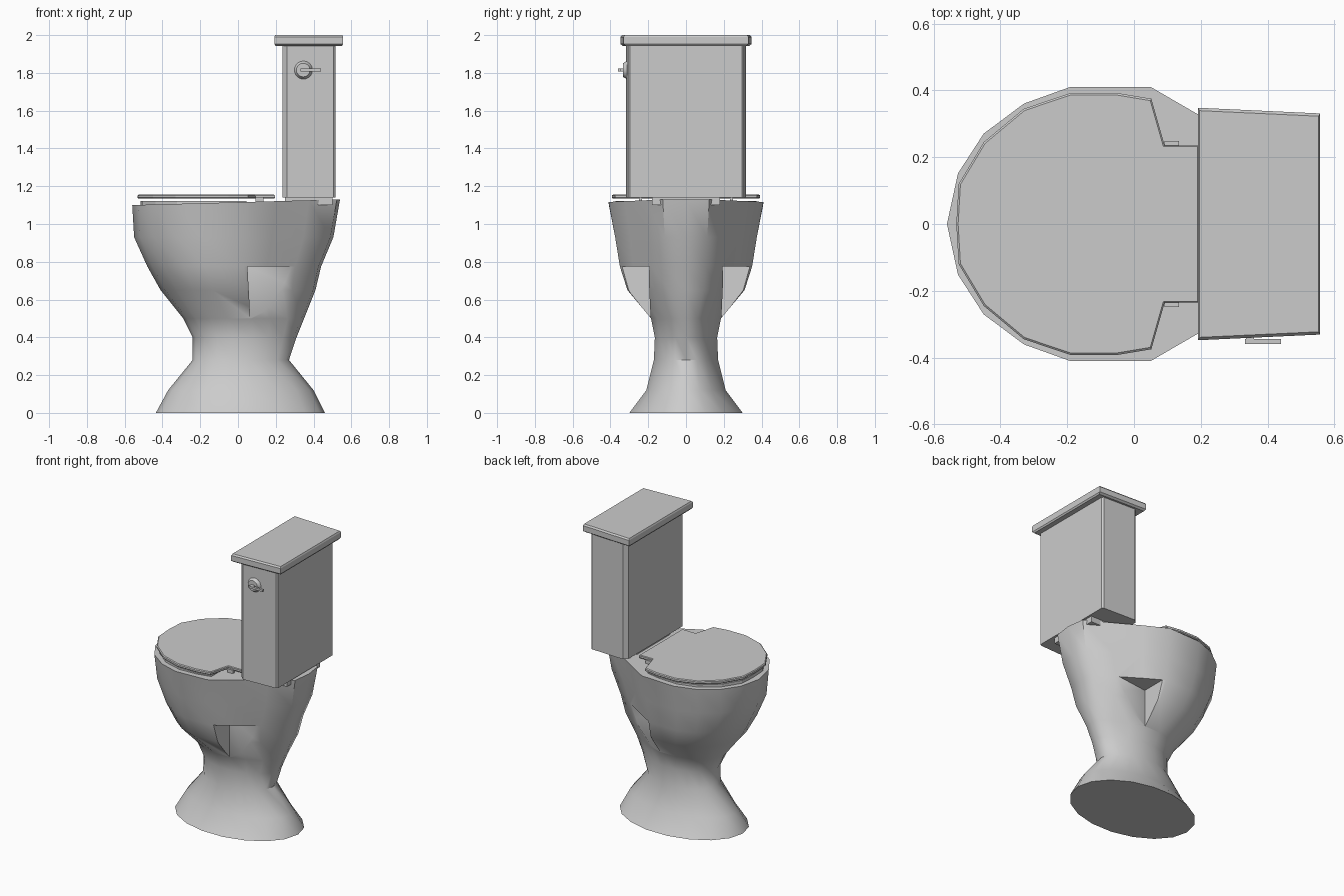
import bpy, bmesh, math
from mathutils import Matrix

if "Cube" in bpy.data.objects:
    bpy.data.objects.remove(bpy.data.objects["Cube"])


def finish(name, bm, angle=None):
    bmesh.ops.recalc_face_normals(bm, faces=bm.faces)
    me = bpy.data.meshes.new(name)
    bm.to_mesh(me)
    bm.free()
    ob = bpy.data.objects.new(name, me)
    bpy.context.collection.objects.link(ob)
    if angle:
        me.shade_smooth()
        me.set_sharp_from_angle(angle=math.radians(angle))
    return ob


def loft(name, rings, angle=None):
    """Skin closed rings of 3D points and cap both ends."""
    bm = bmesh.new()
    vs = [[bm.verts.new(p) for p in r] for r in rings]
    n = len(vs[0])
    for a, b in zip(vs, vs[1:]):
        for i in range(n):
            j = (i + 1) % n
            bm.faces.new((a[i], a[j], b[j], b[i]))
    bm.faces.new(vs[0])
    bm.faces.new(vs[-1])
    return finish(name, bm, angle)


def mirrored(half):
    """Close a half outline (y >= 0) across the x axis."""
    return half + [(x, -y) for x, y in reversed(half) if y > 1e-5]


def slab(name, outline, levels, angle=None):
    """Stack an outline at (z, inset scale) levels."""
    cx = (min(p[0] for p in outline) + max(p[0] for p in outline)) / 2
    return loft(name, [[(cx + (x - cx) * s, y * s, z) for x, y in outline]
                       for z, s in levels], angle)


def box(name, x0, x1, y0, y1, z0, z1):
    return loft(name, [[(x0, y0, z), (x1, y0, z), (x1, y1, z), (x0, y1, z)]
                       for z in (z0, z1)])


# Bowl and pedestal: outline blends from an oval foot to a teardrop rim
TEAR = [(0, 0), (.03, .37), (.1, .66), (.21, .88), (.335, 1), (.555, 1),
        (.69, .79), (.85, .52), (.985, .3), (1, 0)]
OVAL = [((1 - math.cos(math.pi * i / 9)) / 2, math.sin(math.pi * i / 9) * 1.015)
        for i in range(10)]
OVAL[0], OVAL[9] = (0, 0), (1, 0)
# z, front x, back x, half width, teardrop amount
LEVELS = [(0, -.435, .46, .30, 0), (.12, -.37, .40, .21, .05),
          (.28, -.24, .27, .17, .1), (.40, -.24, .31, .165, .3),
          (.50, -.29, .35, .185, .6), (.65, -.41, .41, .31, 1),
          (.775, -.48, .44, .35, 1), (.93, -.55, .505, .375, 1),
          (1.10, -.56, .54, .41, 1)]
rings = []
for z, xf, xb, w, s in LEVELS:
    half = []
    for (u, v), (p, q) in zip(TEAR, OVAL):
        half.append((xf + (xb - xf) * (p + (u - p) * s), w * (q + (v - q) * s)))
    tilt = .03 if z > 1 else 0
    rings.append([(x, y, z + tilt * (x - xf) / (xb - xf)) for x, y in mirrored(half)])
bowl = loft("bowl", rings)

# Recess under the rear of the bowl, on both sides
for side in (1, -1):
    low = [(.065, .6), (.065, .187), (.33, .187), (.7, .187), (.7, .6)]
    top = [(.05, .6), (.05, .165), (.33, .2), (.7, .25), (.7, .6)]
    cutter = loft("recess_cutter", [[(x, y * side, z) for x, y in ring]
                                    for ring, z in ((low, .5), (top, .775))])
    cutter.hide_render = True
    mod = bowl.modifiers.new("recess", 'BOOLEAN')
    mod.operation = 'DIFFERENCE'
    mod.object = cutter
    bpy.context.view_layer.objects.active = bowl
    bpy.ops.object.modifier_apply(modifier=mod.name)
    bpy.data.objects.remove(cutter)
bowl.data.shade_smooth()
bowl.data.set_sharp_from_angle(angle=math.radians(50))

# Seat lid with its narrow hinge tab
lid = mirrored([(-.532, 0), (-.525, .12), (-.45, .245), (-.33, .345), (-.19, .392),
                (-.05, .392), (.052, .375), (.092, .235), (.195, .235)])
slab("seat_lid", lid, [(1.134, .985), (1.139, 1), (1.151, 1), (1.156, .985)])
slab("seat_ring", mirrored([(x * .98, y * .97) for x, y in lid[:7]]),
     [(1.1, .98), (1.122, .98)])
for side in (1, -1):
    y = .24 * side
    box("hinge", .092, .135, y - .008, y + .008, 1.11, 1.142)

# Tank with chamfered front corners, its mount and cover
slab("tank", mirrored([(.235, .295), (.26, .318), (.505, .307), (.515, .297)]),
     [(1.14, 1), (1.95, 1)])
box("tank_mount", .25, .5, -.18, .18, 1.1, 1.142)
slab("tank_cover", mirrored([(.192, .348), (.557, .331)]),
     [(1.943, .96), (1.953, 1), (1.99, 1), (2.0, .975)])

# Flush handle: low dome and lever
bm = bmesh.new()
bmesh.ops.create_cone(bm, cap_ends=True, segments=20, radius1=.05, radius2=.036, depth=.022,
                      matrix=Matrix.Translation((.345, -.322, 1.815))
                      @ Matrix.Rotation(math.pi / 2, 4, 'X'))
finish("handle_base", bm, 30)
box("handle_stem", .335, .36, -.35, -.33, 1.808, 1.822)
box("handle_lever", .332, .44, -.36, -.345, 1.808, 1.822)
